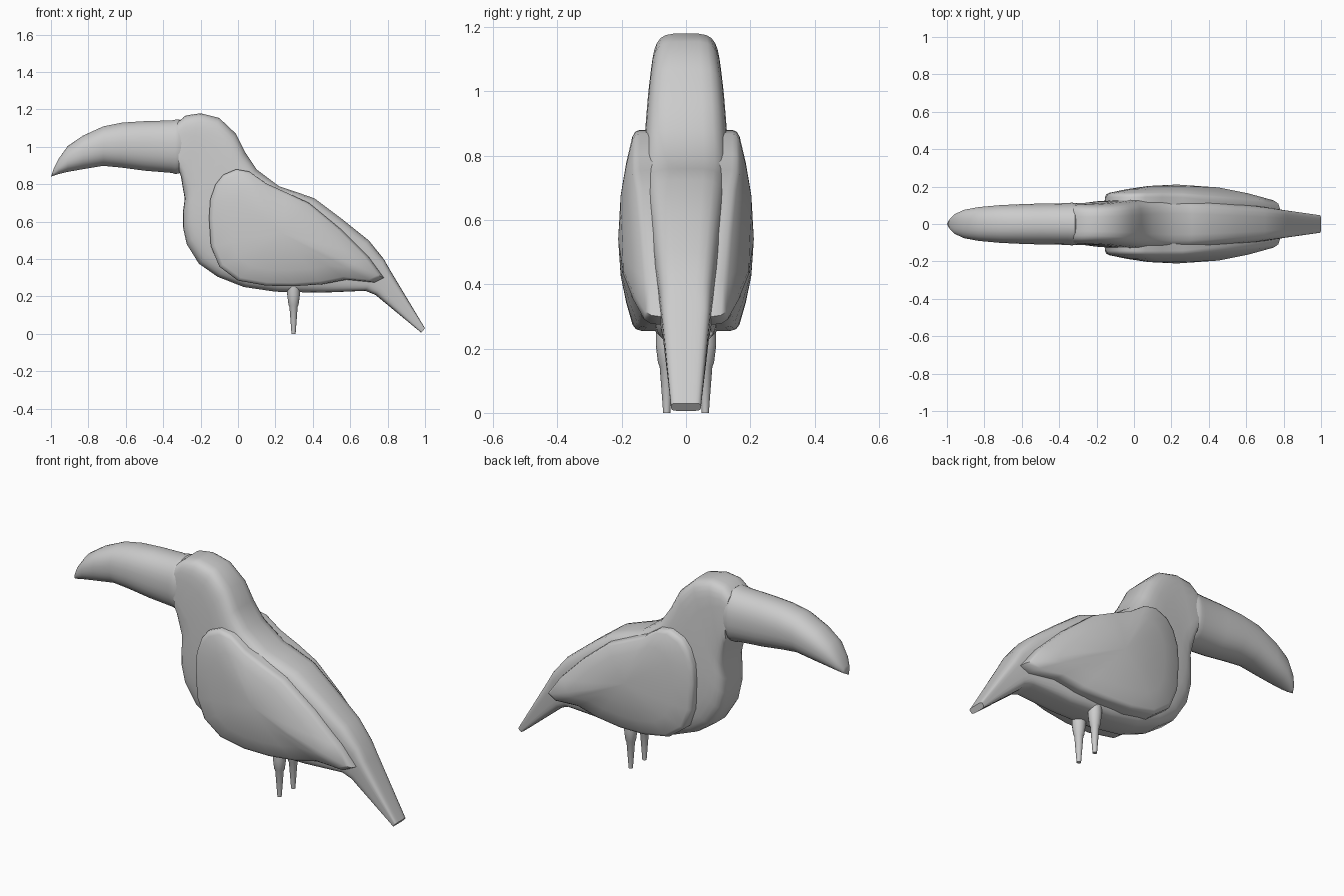
import bpy, bmesh
from math import sin, cos, pi, radians, copysign

if "Cube" in bpy.data.objects:
    bpy.data.objects.remove(bpy.data.objects["Cube"])


def make(name, rings, tip=None, mirror=False):
    """Skin closed rings of points; cap the ends (the last may end in a point)."""
    bm = bmesh.new()
    loops = [[bm.verts.new(p) for p in r] for r in rings]
    n = len(loops[0])
    for a, b in zip(loops, loops[1:]):
        for i in range(n):
            j = (i + 1) % n
            bm.faces.new((a[i], a[j], b[j], b[i]))
    bm.faces.new(loops[0])
    if tip:
        t = bm.verts.new(tip)
        for i in range(n):
            bm.faces.new((loops[-1][i], loops[-1][(i + 1) % n], t))
    else:
        bm.faces.new(loops[-1])
    bmesh.ops.recalc_face_normals(bm, faces=bm.faces)
    me = bpy.data.meshes.new(name)
    bm.to_mesh(me)
    bm.free()
    ob = bpy.data.objects.new(name, me)
    bpy.context.collection.objects.link(ob)
    bpy.ops.object.select_all(action='DESELECT')
    ob.select_set(True)
    bpy.context.view_layer.objects.active = ob
    bpy.ops.object.shade_smooth_by_angle(angle=radians(40))
    if mirror:
        m = ob.modifiers.new("Mirror", 'MIRROR')
        m.use_axis = (False, True, False)
    return ob


def section(x1, z1, x2, z2, w1, w2, power, n=28):
    """Superellipse spanning upper point 1 to lower point 2, half widths w1 to w2."""
    pts = []
    for i in range(n):
        a = 2 * pi * (i + 0.5) / n
        c = copysign(abs(cos(a)) ** (2 / power), cos(a))
        s = copysign(abs(sin(a)) ** (2 / power), sin(a))
        t = (1 - c) / 2
        pts.append((x1 + (x2 - x1) * t, s * (w1 + (w2 - w1) * t), z1 + (z2 - z1) * t))
    return pts


# Body: back point, chest point, half width at back and chest
body = [
    (-.325, 1.13, -.315, .87, .100, .115),
    (-.28, 1.168, -.305, .84, .102, .118),
    (-.20, 1.18, -.295, .78, .104, .118),
    (-.10, 1.155, -.285, .72, .110, .118),
    (-.01, 1.07, -.295, .65, .122, .118),
    (.04, .97, -.295, .57, .132, .118),
    (.10, .88, -.275, .48, .140, .118),
    (.22, .79, -.21, .375, .147, .116),
    (.31, .76, -.11, .305, .143, .114),
    (.41, .725, .03, .25, .136, .112),
    (.55, .62, .20, .225, .119, .110),
    (.70, .50, .45, .22, .100, .095),
    (.78, .40, .68, .23, .084, .080),
    (.82, .33, .735, .208, .077, .072),
    (1.0, .03, .98, .006, .048, .045),
]
make("body", [section(*s, 4.5) for s in body])

# Beak, with a small collar at the base
beak = [
    (-.28, 1.12, .87, .100),
    (-.315, 1.148, .857, .113),
    (-.335, 1.146, .854, .115),
    (-.355, 1.142, .860, .112),
    (-.50, 1.138, .872, .110),
    (-.62, 1.130, .888, .106),
    (-.72, 1.110, .898, .101),
    (-.83, 1.060, .880, .091),
    (-.91, 1.005, .866, .076),
    (-.96, .935, .854, .052),
    (-.985, .885, .846, .028),
]
make("beak", [section(x, t, x, b, w, w, 2.3) for x, t, b, w in beak], (-1, 0, .84))

# Wings: outline swelling towards a crown
outline = [
    (-.155, .62), (-.148, .72), (-.12, .80), (-.08, .85), (-.01, .88), (.06, .868),
    (.15, .805), (.26, .755), (.38, .70), (.55, .56), (.70, .41), (.78, .30),
    (.73, .275), (.58, .29), (.45, .265), (.30, .255), (.15, .258), (.0, .285),
    (-.10, .36), (-.145, .47),
]
cx, cz = .23, .54


def wing_ring(scale, rise):
    ring = []
    for x, z in outline:
        rim = .150 - max(0, x - .25) * .105
        y = rim + (.212 - rim) * rise
        ring.append((cx + (x - cx) * scale, y, cz + (z - cz) * scale))
    return ring


base = [(x, .05, z) for x, z in outline]
make("wing", [base, wing_ring(1, -.1), wing_ring(.985, .12), wing_ring(.94, .27),
              wing_ring(.7, .58), wing_ring(.4, .86)], (cx, .211, cz), mirror=True)

# Legs: thigh stepping down to a thin shank
leg = [(.25, .034), (.21, .034), (.155, .027), (.145, .022), (0, .011)]
make("leg", [[(.297 + r * cos(2 * pi * i / 16), .060 + r * sin(2 * pi * i / 16), z)
              for i in range(16)] for z, r in leg], mirror=True)
